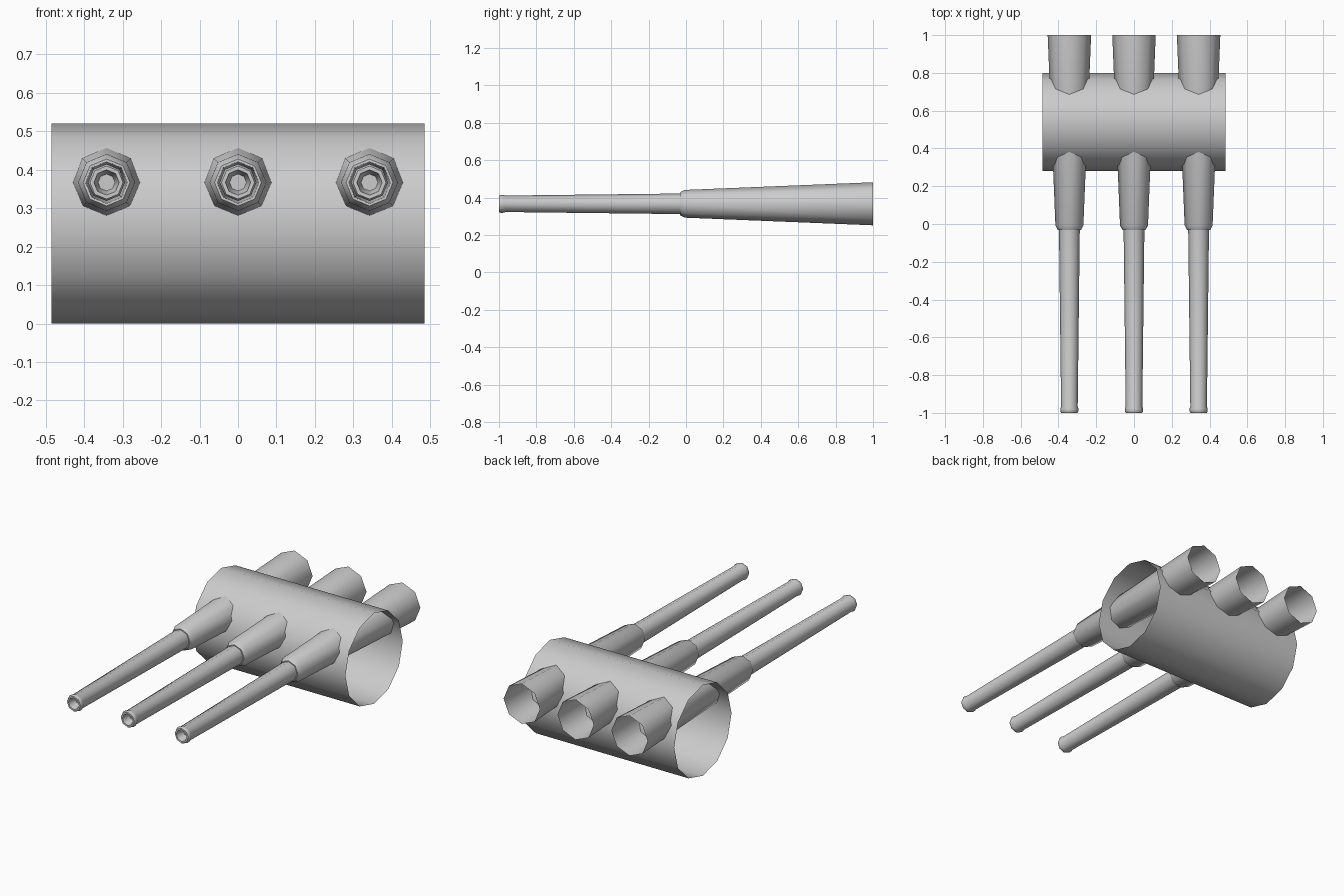
import bpy, bmesh
from math import cos, sin, tau, radians

if "Cube" in bpy.data.objects:
    bpy.data.objects.remove(bpy.data.objects["Cube"])


def lathe(name, profile, sides, place, cap_last=False):
    """Sweep (distance, radius) pairs round an axis; place maps them to 3D."""
    bm = bmesh.new()
    rings = [[bm.verts.new(place(d, r * cos(tau * i / sides), r * sin(tau * i / sides)))
              for i in range(sides)] for d, r in profile]
    for a, b in zip(rings, rings[1:]):
        for i in range(sides):
            j = (i + 1) % sides
            bm.faces.new((a[i], a[j], b[j], b[i]))
    if cap_last:
        bm.faces.new(rings[-1])
    bmesh.ops.recalc_face_normals(bm, faces=bm.faces)
    # make the outer skin face away from the axis
    first = bm.faces[:][0]
    axis_point = sum((v.co for v in rings[0] + rings[1]), first.verts[0].co * 0) / (2 * sides)
    if first.normal.dot(first.calc_center_median() - axis_point) < 0:
        bmesh.ops.reverse_faces(bm, faces=bm.faces)
    mesh = bpy.data.meshes.new(name)
    bm.to_mesh(mesh)
    bm.free()
    obj = bpy.data.objects.new(name, mesh)
    bpy.context.collection.objects.link(obj)
    bpy.ops.object.select_all(action='DESELECT')
    obj.select_set(True)
    bpy.context.view_layer.objects.active = obj
    bpy.ops.object.shade_smooth_by_angle(angle=radians(46))
    return obj


# Open-ended drum lying across the model
lathe("drum", [(-0.485, 0.26), (0.485, 0.26)], 12,
      lambda d, a, b: (d, 0.54 + a, 0.26 + b))

# Tapered barrel: open breech, thick sleeve, thin tube, flared muzzle, blind bore
barrel_profile = [
    (1.0, 0.115), (-0.008, 0.074), (-0.032, 0.061), (-0.032, 0.055),
    (-0.965, 0.044), (-0.978, 0.048), (-0.992, 0.048), (-1.0, 0.043),
    (-1.0, 0.033), (-0.95, 0.022),
]
for side, x in (("left", -0.342), ("middle", 0.0), ("right", 0.342)):
    lathe(side + "_barrel", barrel_profile, 8,
          lambda d, a, b, x=x: (x + a, d, 0.367 + b), cap_last=True)
